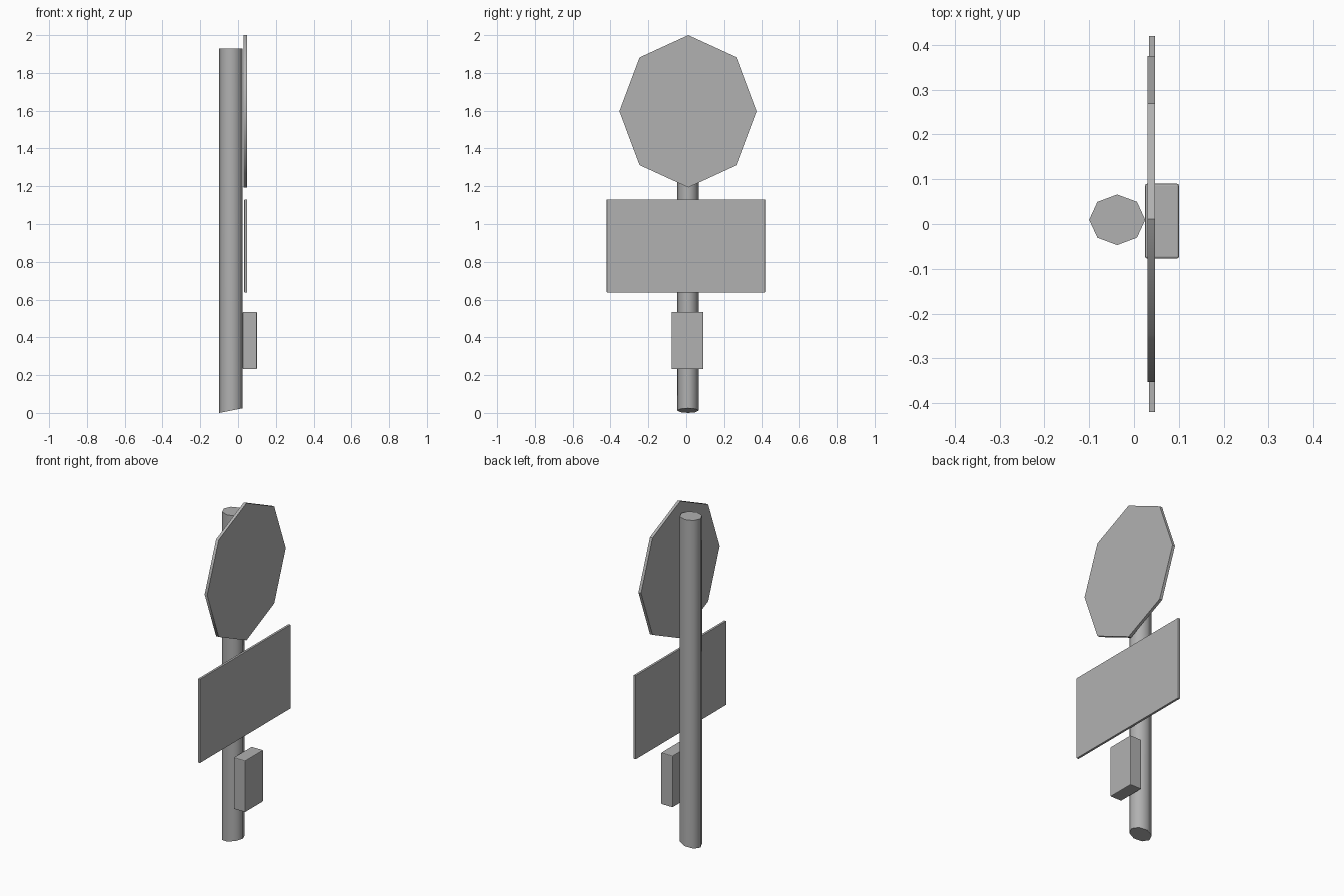
import bpy
from math import pi, cos, sin
from mathutils import Vector

if "Cube" in bpy.data.objects:
    bpy.data.objects.remove(bpy.data.objects["Cube"])

# darker grey shared by all parts
grey = bpy.data.materials.new("dark_grey")
grey.diffuse_color = (0.44, 0.44, 0.44, 1)
grey.use_nodes = True
grey.node_tree.nodes["Principled BSDF"].inputs["Base Color"].default_value = grey.diffuse_color


def finish(name, verts, faces, bevel=0.0, smooth=0):
    me = bpy.data.meshes.new(name)
    me.from_pydata(verts, [], faces)
    me.materials.append(grey)
    ob = bpy.data.objects.new(name, me)
    bpy.context.collection.objects.link(ob)
    if bevel:
        mod = ob.modifiers.new("bevel", "BEVEL")
        mod.width = bevel
        mod.segments = 2
    if smooth:
        bpy.ops.object.select_all(action="DESELECT")
        ob.select_set(True)
        bpy.context.view_layer.objects.active = ob
        bpy.ops.object.shade_smooth_by_angle(angle=smooth * pi / 180)
    return ob


def prism(name, start, end, **kw):
    """Join two matching counter-clockwise loops and cap both ends."""
    n = len(start)
    faces = [(i, (i + 1) % n, n + (i + 1) % n, n + i) for i in range(n)]
    faces += [tuple(reversed(range(n))), tuple(range(n, 2 * n))]
    return finish(name, start + end, faces, **kw)


def panel(name, outline, x0, x1, **kw):
    """Plate facing +x, from a (y, z) outline."""
    return prism(name, [Vector((x0, y, z)) for y, z in outline],
                 [Vector((x1, y, z)) for y, z in outline], **kw)


def rect(y0, y1, z0, z1):
    return [(y0, z0), (y1, z0), (y1, z1), (y0, z1)]


octagon = [(cos(i * pi / 4), sin(i * pi / 4)) for i in range(8)]

# eight-sided pole with a slanted foot
ring = [(-0.0375 + 0.0625 * c, 0.0095 + 0.0565 * s) for c, s in octagon]
prism("pole", [Vector((x, y, 0.2 * (x + 0.1))) for x, y in ring],
      [Vector((x, y, 1.93)) for x, y in ring], smooth=50)

# octagonal sign plate, its rim smooth on the -y half only
sign = panel("octagon_sign", [(0.011 + 0.364 * c, 1.597 + 0.403 * s) for c, s in octagon],
             0.03, 0.047, smooth=48)
for face in sign.data.polygons:
    face.use_smooth = face.center.y < 0

# rectangular sign plate
panel("rectangular_sign", rect(-0.42, 0.42, 0.638, 1.13), 0.033, 0.047, bevel=0.002)

# small box near the foot
panel("control_box", rect(-0.077, 0.09, 0.232, 0.535), 0.025, 0.1, bevel=0.004)
